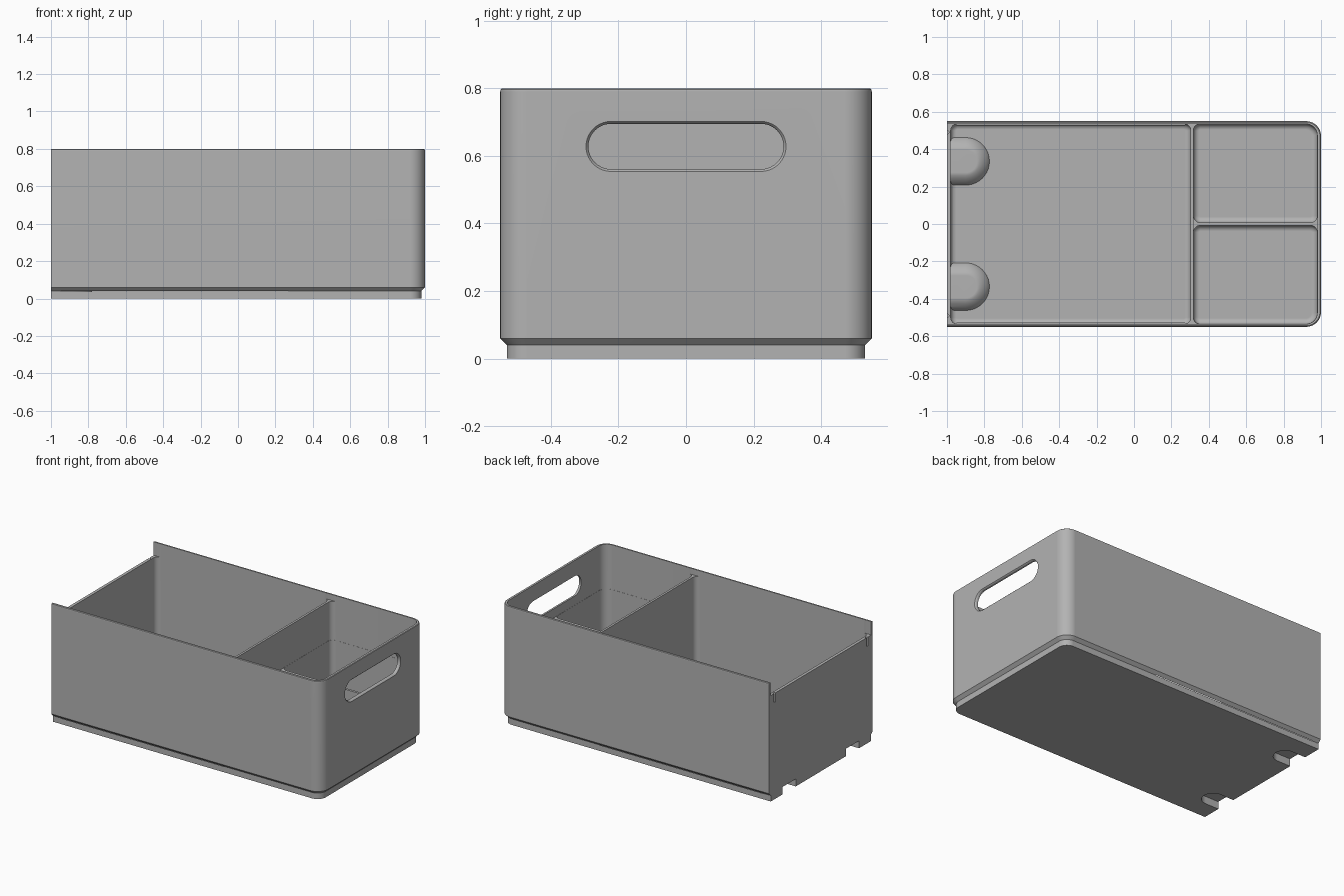
import bpy
import bmesh
from math import cos, sin, pi

cube = bpy.data.objects.get("Cube")
if cube:
    bpy.data.objects.remove(cube, do_unlink=True)

grey = bpy.data.materials.new("grey plastic")
grey.use_nodes = True
colour = (0.45, 0.45, 0.45, 1)
grey.diffuse_color = colour
grey.node_tree.nodes["Principled BSDF"].inputs["Base Color"].default_value = colour


def outline(x0, x1, y0, y1, radii, steps=10):
    """Rounded rectangle; radii start at the +x +y corner and go anticlockwise."""
    corners = [(x1, y1, -1, -1), (x0, y1, 1, -1), (x0, y0, 1, 1), (x1, y0, -1, 1)]
    pts = []
    for i, ((x, y, sx, sy), r) in enumerate(zip(corners, radii)):
        if r <= 0:
            pts.append((x, y))
            continue
        for k in range(steps + 1):
            a = pi / 2 * (i + k / steps)
            pts.append((x + sx * r + r * cos(a), y + sy * r + r * sin(a)))
    return pts


def loft(name, sections, place=lambda u, v, h: (u, v, h)):
    """Solid through a stack of (height, outline) sections."""
    bm = bmesh.new()
    rings = [[bm.verts.new(place(u, v, h)) for u, v in pts] for h, pts in sections]
    n = len(rings[0])
    for low, high in zip(rings, rings[1:]):
        for i in range(n):
            j = (i + 1) % n
            bm.faces.new((low[i], low[j], high[j], high[i]))
    bm.faces.new(rings[0][::-1])
    bm.faces.new(rings[-1])
    bmesh.ops.recalc_face_normals(bm, faces=bm.faces)
    mesh = bpy.data.meshes.new(name)
    bm.to_mesh(mesh)
    bm.free()
    mesh.materials.append(grey)
    obj = bpy.data.objects.new(name, mesh)
    bpy.context.collection.objects.link(obj)
    return obj


def combine(target, tool, operation="DIFFERENCE"):
    mod = target.modifiers.new("combine", "BOOLEAN")
    mod.operation = operation
    mod.solver = "EXACT"
    mod.object = tool
    bpy.context.view_layer.objects.active = target
    bpy.ops.object.modifier_apply(modifier=mod.name)
    bpy.data.objects.remove(tool, do_unlink=True)


def box(name, x0, x1, y0, y1, z0, z1):
    pts = outline(x0, x1, y0, y1, (0, 0, 0, 0))
    return loft(name, [(z0, pts), (z1, pts)])


def pocket(name, x0, x1, y0, y1, radii, top, floor=0.025, fillet=0.03):
    """Compartment cutter with a rounded floor edge."""
    sections = []
    for k in range(6):
        a = pi / 2 * k / 5
        d = fillet * (1 - sin(a))
        shape = outline(x0 + d, x1 - d, y0 + d, y1 - d, [max(r - d, 0.004) for r in radii])
        sections.append((floor + fillet * (1 - cos(a)), shape))
    sections.append((top, sections[-1][1]))
    return loft(name, sections)


# Outer shell: stepped foot, sloped shoulder, softened rim, square at the -x end
shell = []
for z, d in ((0, 0.02), (0.04, 0.02), (0.06, 0), (0.79, 0), (0.797, 0.002), (0.8, 0.006)):
    r = 0.08 - d
    shell.append((z, outline(-1, 1 - d, d - 0.55, 0.55 - d, (r, 0, 0, r))))
bin_body = loft("storage_bin", shell)

# Large compartment
small = 0.035
combine(bin_body, pocket("large_pocket", -0.98, 0.303, -0.535, 0.535, (small,) * 4, 0.9))

# Two small compartments with a low wall between them
combine(bin_body, pocket("back_pocket", 0.319, 0.979, 0.008, 0.534,
                         (0.06, small, small, small), 0.51))
combine(bin_body, pocket("front_pocket", 0.319, 0.979, -0.534, -0.008,
                         (small, small, small, 0.06), 0.51))
upper = outline(0.318, 0.98, -0.535, 0.535, (0.061, small, small, 0.061))
combine(bin_body, loft("upper_space", [(0.5, upper), (0.9, upper)]))

# Lower the cross divider and the end wall
combine(bin_body, box("divider_trim", 0.25, 0.37, -0.5345, 0.5345, 0.76, 0.95))
combine(bin_body, box("end_trim", -1.1, -0.94, -0.5345, 0.5345, 0.71, 0.95))

# Raised humps over the finger notches, and small slits in the end wall
for side in (-1, 1):
    y = side * 0.335

    def tongue(r, start):
        return outline(start, -0.9 + r, y - r, y + r, (r, 0, 0, r))

    hump = [(0.012, 0.13), (0.03, 0.126), (0.05, 0.112), (0.066, 0.092),
            (0.075, 0.075), (0.078, 0.06)]
    combine(bin_body, loft("hump", [(z, tongue(r, -0.99)) for z, r in hump]), "UNION")
    combine(bin_body, loft("notch", [(z, tongue(0.07, -1.1)) for z in (-0.1, 0.05)]))
    slit = outline(-1.01, -0.99, side * 0.49 - 0.008, side * 0.49 + 0.008, (0.007,) * 4, 4)
    combine(bin_body, loft("slit", [(0.65, slit), (0.75, slit)]))

# Hand slot with a softened outer edge
slot = []
for x, r in ((0.9, 0.067), (0.99, 0.067), (0.995, 0.069), (1.0, 0.074), (1.02, 0.094)):
    length = 0.222 + r
    slot.append((x, outline(-length, length, 0.628 - r, 0.628 + r, (r,) * 4)))
combine(bin_body, loft("hand_slot", slot, lambda u, v, h: (h, u, v)))

# Smooth the rounded corners while keeping edges crisp
bpy.ops.object.select_all(action="DESELECT")
bin_body.select_set(True)
bpy.context.view_layer.objects.active = bin_body
bpy.ops.object.shade_smooth_by_angle(angle=0.6)
weighted = bin_body.modifiers.new("even_shading", "WEIGHTED_NORMAL")
weighted.keep_sharp = True
